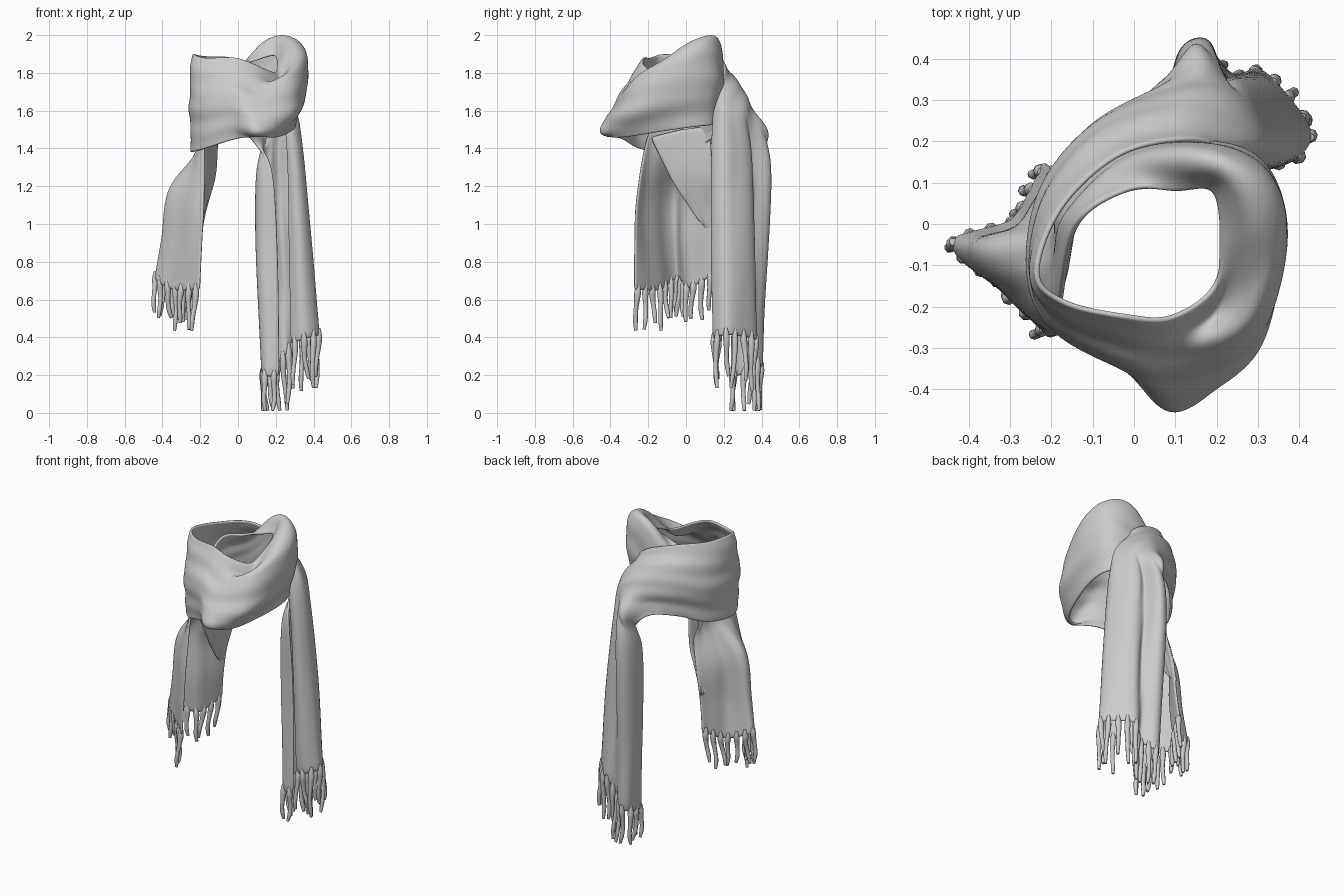
import bpy, bmesh, math, random
from mathutils import Vector

random.seed(4)
cube = bpy.data.objects.get("Cube")
if cube:
    bpy.data.objects.remove(cube, do_unlink=True)

wool = bpy.data.materials.new("grey wool")
wool.use_nodes = True
grey = (0.6, 0.6, 0.6, 1)
wool.diffuse_color = grey
wool.node_tree.nodes["Principled BSDF"].inputs["Base Color"].default_value = grey
wool.node_tree.nodes["Principled BSDF"].inputs["Roughness"].default_value = 0.9


def spline(points, t):
    """Point at parameter t (0 to 1) on a smooth curve through the points."""
    s = t * (len(points) - 1)
    i = min(int(s), len(points) - 2)
    f = s - i
    b, c = points[i], points[i + 1]
    a = points[i - 1] if i > 0 else b * 2 - c
    d = points[i + 2] if i + 2 < len(points) else c * 2 - b
    return (b * 2 + (c - a) * f + (a * 2 - b * 5 + c * 4 - d) * f ** 2
            + (b * 3 - a - c * 3 + d) * f ** 3) / 2


def even_points(points, count):
    """Resample a smooth curve at equal spacing."""
    dense = [spline(points, k / 120) for k in range(121)]
    run = [0.0]
    for p, q in zip(dense, dense[1:]):
        run.append(run[-1] + (q - p).length)
    result, k = [], 0
    for n in range(count):
        want = run[-1] * n / (count - 1)
        while k < 119 and run[k + 1] < want:
            k += 1
        f = (want - run[k]) / max(run[k + 1] - run[k], 1e-6)
        result.append(dense[k].lerp(dense[k + 1], f))
    return result


def ribbon(name, stations, across, along, crease):
    """Sweep cloth through cross-sections; return the hems at its two ends."""
    sections = [even_points([Vector(p) for p in s], across) for s in stations]
    bm = bmesh.new()
    grid = [[bm.verts.new(spline([s[j] for s in sections], i / (along - 1)))
             for i in range(along)] for j in range(across)]
    for j in range(across - 1):
        for i in range(along - 1):
            bm.faces.new((grid[j][i], grid[j][i + 1], grid[j + 1][i + 1], grid[j + 1][i]))
    bmesh.ops.recalc_face_normals(bm, faces=bm.faces)
    bm.normal_update()
    # Soft creases drifting from edge to edge
    for j in range(across):
        for i in range(along):
            u, v = i / along, j / across
            wave = math.sin(17 * v + 14 * u) + 0.6 * math.sin(29 * v - 23 * u)
            grid[j][i].co += grid[j][i].normal * wave * crease
    hems = [[row[end].co.copy() for row in grid] for end in (0, -1)]
    mesh = bpy.data.meshes.new(name)
    bm.to_mesh(mesh)
    bm.free()
    cloth = bpy.data.objects.new(name, mesh)
    bpy.context.collection.objects.link(cloth)
    mesh.materials.append(wool)
    mesh.polygons.foreach_set("use_smooth", [True] * len(mesh.polygons))
    solid = cloth.modifiers.new("thickness", "SOLIDIFY")
    solid.thickness = 0.014
    solid.offset = 0
    smooth = cloth.modifiers.new("soft edges", "SUBSURF")
    smooth.levels = smooth.render_levels = 1
    return hems


def fringe(name, hem, count, shortest, longest):
    """Tapered, wavy tassels hanging from a hem."""
    curve = bpy.data.curves.new(name, "CURVE")
    curve.dimensions = "3D"
    curve.bevel_depth = 0.014
    curve.bevel_resolution = 2
    curve.resolution_u = 3
    curve.use_fill_caps = True
    for n in range(count):
        root = spline(hem, (n + 0.5) / count)
        length = min(random.uniform(shortest, longest), root.z - 0.012)
        phase = random.uniform(0, math.tau)
        lean = Vector((random.uniform(-.02, .02), random.uniform(-.02, .02), 0))
        line = curve.splines.new("NURBS")
        line.points.add(6)
        line.use_endpoint_u = True
        line.order_u = 3
        for k, point in enumerate(line.points):
            f = k / 6
            sway = Vector((math.sin(phase + 5 * f), math.cos(phase + 4 * f), 0))
            spot = root + (lean + sway * 0.01) * f + Vector((0, 0, 0.04 - f * (length + 0.04)))
            point.co = (*spot, 1)
            point.radius = (0.6, 1.4, 1.1, 0.9, 0.85, 0.95, 0.6)[k]
    tassels = bpy.data.objects.new(name, curve)
    bpy.context.collection.objects.link(tassels)
    curve.materials.append(wool)


# Cross-sections of the cloth, each from its upper edge to its lower edge
left_tail = [
    [(.28, .19, .36), (.36, .15, .39), (.43, .21, .41), (.37, .31, .4), (.3, .37, .38),
     (.25, .34, .3), (.19, .4, .24), (.14, .38, .22), (.14, .26, .19), (.22, .24, .19)],
    [(.27, .18, .9), (.33, .14, .9), (.39, .21, .9), (.34, .31, .9), (.28, .36, .9),
     (.23, .34, .9), (.18, .43, .88), (.12, .41, .86), (.11, .28, .85), (.21, .25, .85)],
    [(.26, .16, 1.38), (.3, .14, 1.4), (.34, .21, 1.4), (.3, .29, 1.38), (.25, .34, 1.36),
     (.21, .34, 1.35), (.18, .44, 1.32), (.12, .42, 1.28), (.11, .29, 1.25), (.18, .25, 1.28)],
    [(.22, .15, 1.68), (.29, .2, 1.63), (.25, .3, 1.59), (.2, .36, 1.55),
     (.15, .43, 1.48), (.1, .35, 1.41)],
]
back_wrap = [
    [(.15, .2, 1.81), (.11, .33, 1.65), (.03, .31, 1.47)],
    [(-.03, .17, 1.88), (-.09, .24, 1.69), (-.09, .21, 1.46)],
    [(-.18, .04, 1.89), (-.22, .08, 1.65), (-.2, .07, 1.4)],
    [(-.24, -.12, 1.9), (-.25, -.12, 1.65), (-.24, -.12, 1.38)],
]
front_loop = [
    [(-.17, -.19, 1.88), (-.19, -.25, 1.65), (-.17, -.25, 1.4)],
    [(-.02, -.22, 1.88), (-.03, -.34, 1.66), (-.01, -.34, 1.45)],
    [(.09, -.22, 1.84), (.1, -.31, 1.72), (.1, -.445, 1.51), (.11, -.41, 1.46)],
    [(.19, -.15, 1.8), (.21, -.2, 1.74), (.27, -.24, 1.79), (.29, -.31, 1.6), (.21, -.32, 1.46)],
    [(.21, -.03, 1.84), (.29, -.03, 1.93), (.355, -.04, 1.87), (.36, -.06, 1.72), (.29, -.06, 1.5)],
    [(.19, .08, 1.89), (.24, .11, 1.99), (.31, .11, 1.95), (.33, .12, 1.8), (.28, .1, 1.52)],
]
inner_wrap = [
    [(.1, .08, 1.87), (.15, .17, 1.96), (.21, .19, 1.78), (.19, .16, 1.52)],
    [(-.02, .08, 1.84), (-.02, .16, 1.74), (-.02, .18, 1.48)],
    [(-.14, .0, 1.8), (-.17, .03, 1.62), (-.14, .08, 1.4)],
]
right_tail = [
    [(-.18, -.19, 1.5), (-.2, -.05, 1.4), (-.13, .11, 1.28)],
    [(-.18, -.26, 1.15), (-.29, -.16, 1.18), (-.36, -.06, 1.18), (-.26, .01, 1.14), (-.17, .14, 1.1)],
    [(-.19, -.27, .9), (-.33, -.15, .9), (-.4, -.05, .92), (-.27, .0, .9), (-.2, .14, .9)],
    [(-.2, -.27, .65), (-.34, -.14, .65), (-.44, -.04, .71), (-.29, .01, .66), (-.22, .15, .73)],
]
right_fold = [
    [(-.18, -.19, 1.46), (-.15, -.03, 1.5), (-.11, .13, 1.52)],
    [(-.18, -.08, 1.24), (-.15, .03, 1.26), (-.12, .14, 1.26)],
    [(-.2, .03, 1.07), (-.18, .09, 1.08), (-.17, .14, 1.09)],
    [(-.21, .12, .96), (-.2, .13, .955), (-.2, .14, .95)],
]

left_hem, right_hem = ribbon(
    "scarf_cloth", left_tail + back_wrap + front_loop + inner_wrap + right_tail, 41, 151, 0.003)
ribbon("right_tail_fold", right_fold, 11, 21, 0.002)
fringe("left_fringe", left_hem, 16, 0.2, 0.29)
fringe("right_fringe", right_hem, 13, 0.16, 0.22)
